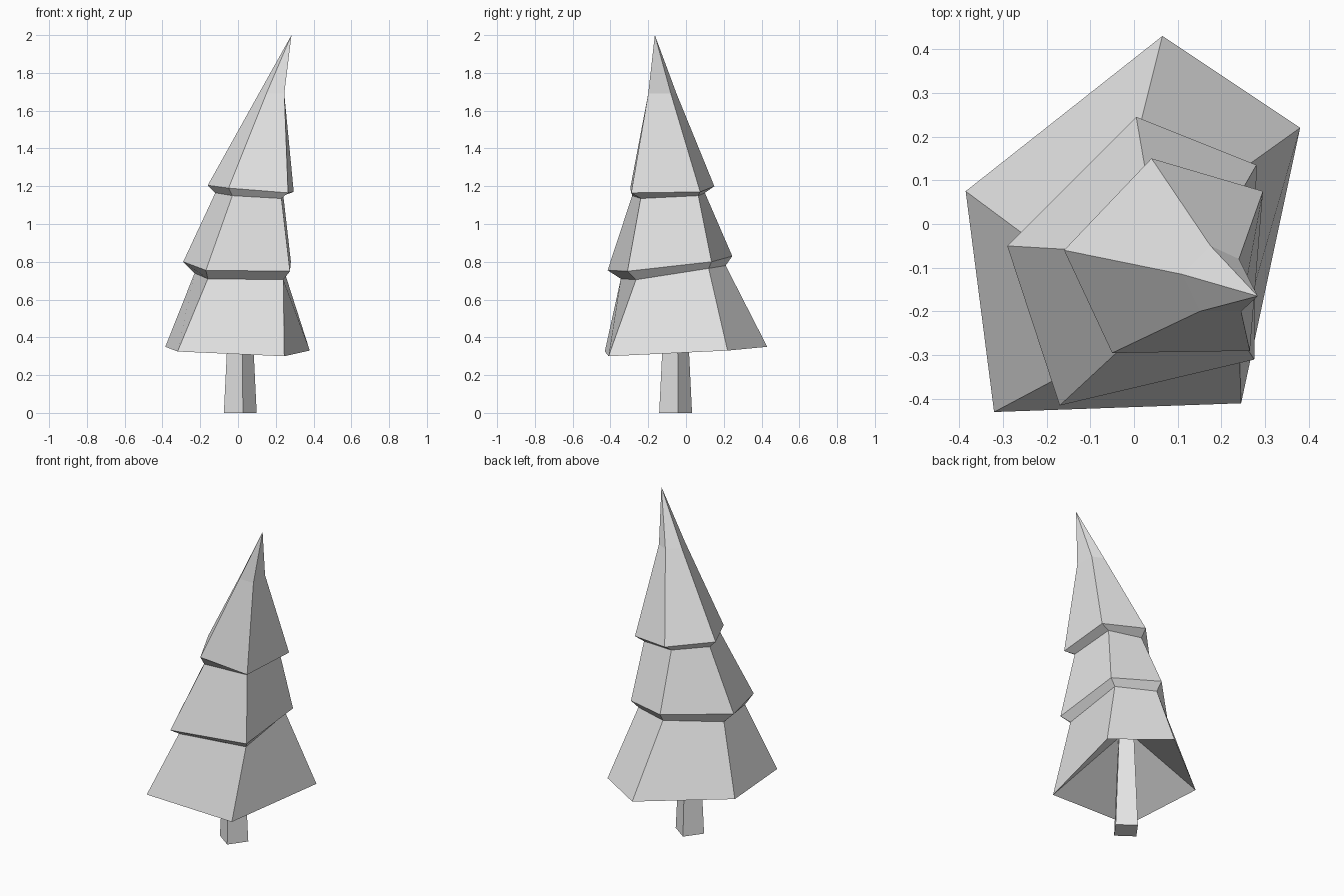
import bpy, bmesh, math

# Remove the default object
if "Cube" in bpy.data.objects:
    bpy.data.objects.remove(bpy.data.objects["Cube"], do_unlink=True)


def make_material(name, colour):
    mat = bpy.data.materials.new(name)
    mat.use_nodes = True
    mat.diffuse_color = colour
    mat.node_tree.nodes["Principled BSDF"].inputs["Base Color"].default_value = colour
    return mat


def loft(name, rings, start_point, end_point, material):
    """Join equal-sided rings into a skin and close each end with a fan to a point."""
    bm = bmesh.new()
    loops = [[bm.verts.new(point) for point in ring] for ring in rings]
    count = len(loops[0])
    for lower, upper in zip(loops, loops[1:]):
        for i in range(count):
            j = (i + 1) % count
            bm.faces.new((lower[i], lower[j], upper[j], upper[i]))
    for loop, point in ((loops[0], start_point), (loops[-1], end_point)):
        centre = bm.verts.new(point)
        for i in range(count):
            bm.faces.new((loop[i], loop[(i + 1) % count], centre))
    bmesh.ops.recalc_face_normals(bm, faces=bm.faces)
    mesh = bpy.data.meshes.new(name)
    bm.to_mesh(mesh)
    bm.free()
    mesh.materials.append(material)
    obj = bpy.data.objects.new(name, mesh)
    bpy.context.collection.objects.link(obj)
    return obj


grey = make_material("plain grey", (0.8, 0.8, 0.8, 1.0))

# Foliage: three leaning five-sided tiers, each ring starting at the back corner
skirt_rim = [(.065, .43, .35), (.38, .22, .33), (.245, -.41, .30),
             (-.32, -.43, .325), (-.385, .075, .35)]
lower_neck = [(.01, .21, .78), (.24, .12, .765), (.24, -.265, .705),
              (-.16, -.345, .71), (-.23, -.04, .74)]
middle_rim = [(.005, .245, .83), (.28, .135, .80), (.275, -.31, .75),
              (-.17, -.415, .755), (-.29, -.05, .80)]
upper_neck = [(.03, .10, 1.165), (.24, .065, 1.15), (.23, -.24, 1.135),
              (-.03, -.285, 1.15), (-.12, -.06, 1.165)]
top_rim = [(.04, .15, 1.2), (.295, .075, 1.17), (.265, -.29, 1.165),
           (-.05, -.295, 1.19), (-.16, -.06, 1.205)]
bend = [(.175, -.05, 1.69), (.24, -.08, 1.69), (.245, -.2, 1.69),
        (.15, -.2, 1.69), (.11, -.115, 1.69)]
loft("foliage", [skirt_rim, lower_neck, middle_rim, upper_neck, top_rim, bend],
     (.01, -.05, .64), (.283, -.165, 2), grey)


# Trunk: tapered four-sided post rising into the hollow under the foliage
def trunk_ring(radius, z):
    angles = [math.radians(9 + 90 * k) for k in range(4)]
    return [(.012 + radius * math.cos(a), -.055 + radius * math.sin(a), z) for a in angles]


loft("trunk", [trunk_ring(.088, 0), trunk_ring(.056, .64)],
     (.012, -.055, 0), (.012, -.055, .64), grey)
